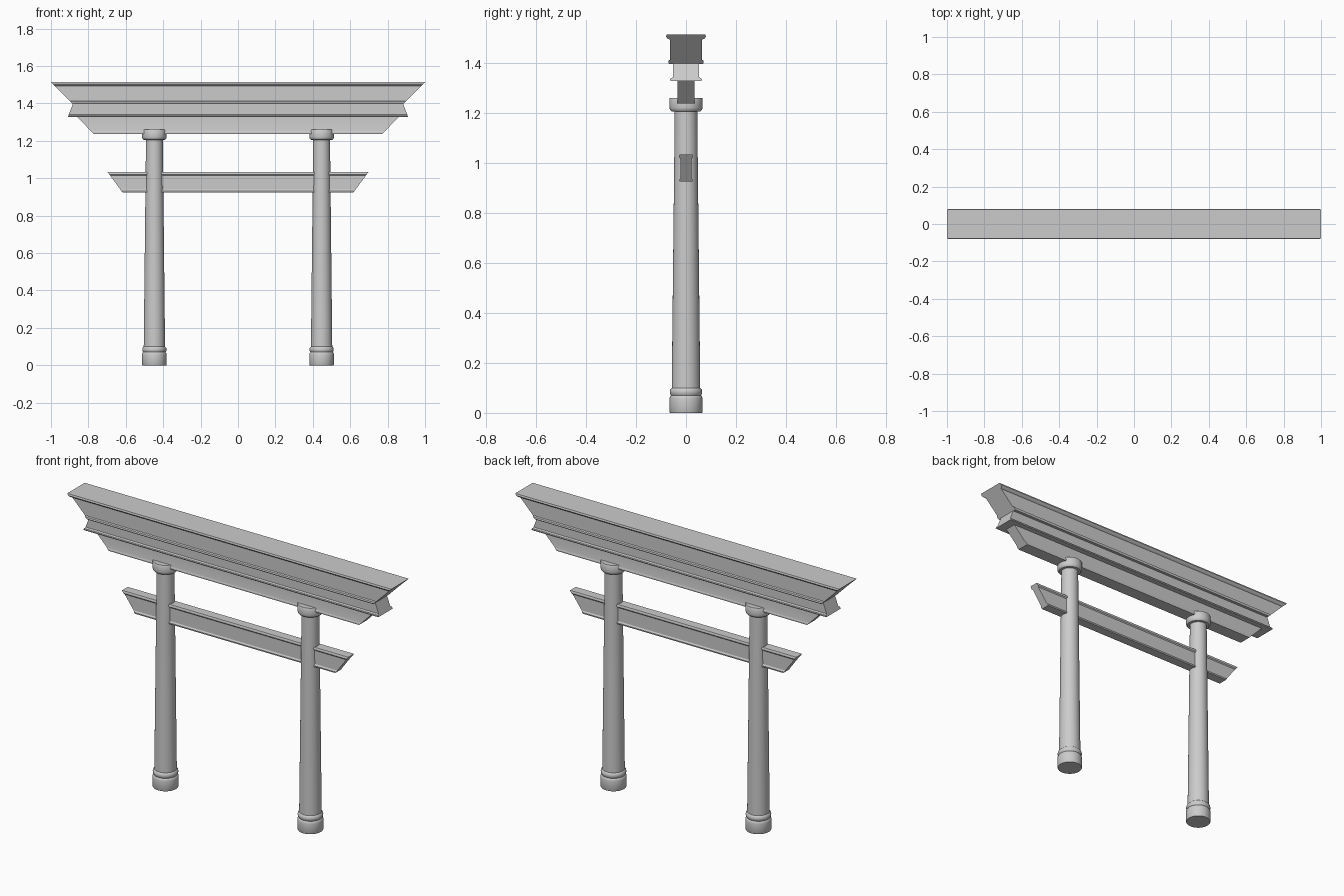
import bpy
import bmesh
import math

cube = bpy.data.objects.get("Cube")
if cube:
    bpy.data.objects.remove(cube, do_unlink=True)


def finish(bm, name, angle):
    bmesh.ops.recalc_face_normals(bm, faces=bm.faces)
    mesh = bpy.data.meshes.new(name)
    bm.to_mesh(mesh)
    bm.free()
    obj = bpy.data.objects.new(name, mesh)
    bpy.context.collection.objects.link(obj)
    bpy.ops.object.select_all(action='DESELECT')
    obj.select_set(True)
    bpy.context.view_layer.objects.active = obj
    bpy.ops.object.shade_smooth_by_angle(angle=math.radians(angle))
    return obj


def skin(bm, rings):
    """Bridge successive closed rings of verts and cap both ends."""
    for a, b in zip(rings, rings[1:]):
        n = len(a)
        for i in range(n):
            j = (i + 1) % n
            bm.faces.new((a[i], a[j], b[j], b[i]))
    bm.faces.new(rings[0])
    bm.faces.new(rings[-1])


def beam(name, half_profile, x_bottom, x_top):
    """Symmetric (half depth, z) section swept along x with slanted ends."""
    bm = bmesh.new()
    section = half_profile + [(-y, z) for y, z in reversed(half_profile)]
    z0, z1 = half_profile[0][1], half_profile[-1][1]
    rings = []
    for side in (-1, 1):
        rings.append([bm.verts.new((side * (x_bottom + (x_top - x_bottom) * (z - z0) / (z1 - z0)), y, z))
                      for y, z in section])
    skin(bm, rings)
    return finish(bm, name, 30)


def column(name, x, profile, segments=32):
    """Turned column from a (radius, z) profile."""
    bm = bmesh.new()
    rings = []
    for r, z in profile:
        angles = [math.tau * i / segments for i in range(segments)]
        rings.append([bm.verts.new((x + r * math.cos(a), r * math.sin(a), z)) for a in angles])
    skin(bm, rings)
    return finish(bm, name, 40)


# Columns with moulded base, tapered shaft and collar
column_profile = [
    (.064, 0), (.066, .004), (.066, .058), (.064, .066), (.06, .07),
    (.063, .075), (.065, .084), (.063, .094), (.057, .1),
    (.045, 1.205), (.058, 1.206), (.064, 1.212), (.066, 1.22),
    (.066, 1.257), (.064, 1.26)]
for side, x in (("right", -.447), ("left", .447)):
    column(side + "_column", x, column_profile)

# Tie beam through the columns
beam("tie_beam", [
    (.026, .925), (.027, .932), (.022, .94), (.022, 1.015),
    (.027, 1.021), (.027, 1.03), (.025, 1.034)], .618, .698)

# Stacked lintel: lower beam, middle beam, broad top beam
beam("lower_lintel", [
    (.036, 1.238), (.037, 1.246), (.033, 1.254), (.033, 1.335)], .772, .867)
beam("middle_lintel", [
    (.062, 1.328), (.064, 1.333), (.062, 1.338), (.052, 1.342), (.052, 1.4)], .91, .882)
beam("top_lintel", [
    (.068, 1.396), (.071, 1.402), (.07, 1.409), (.064, 1.413),
    (.064, 1.492), (.076, 1.499), (.08, 1.505), (.077, 1.514)], .882, 1.0)
